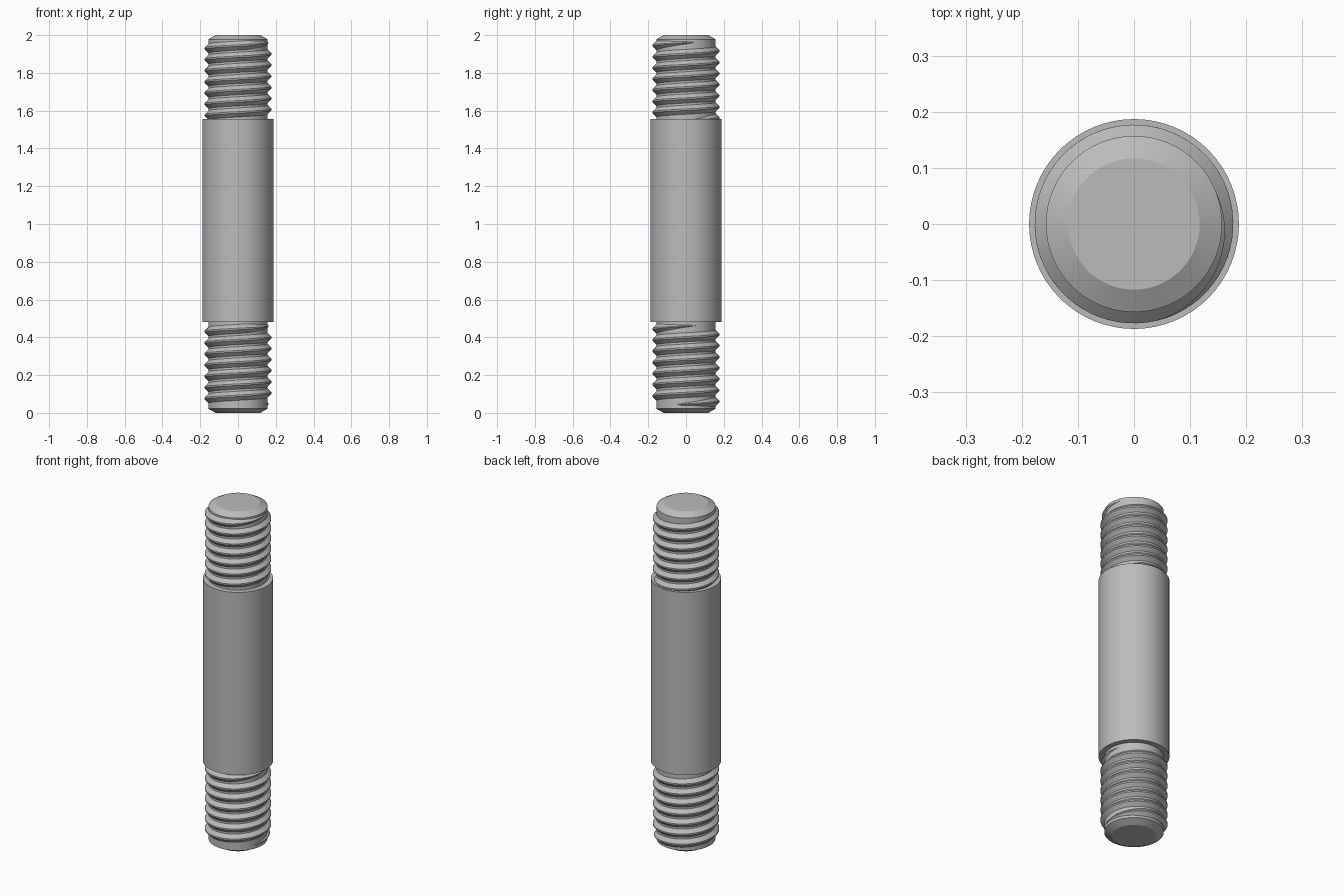
import bpy
import math

if "Cube" in bpy.data.objects:
    bpy.data.objects.remove(bpy.data.objects["Cube"], do_unlink=True)

STEEL = bpy.data.materials.new("steel grey")
STEEL.use_nodes = True
COLOUR = (0.5, 0.5, 0.5, 1)
STEEL.diffuse_color = COLOUR
STEEL.node_tree.nodes["Principled BSDF"].inputs["Base Color"].default_value = COLOUR

SIDES = 64
CORE, CREST, SHANK, TIP = 0.157, 0.177, 0.187, 0.117
SHANK_LOW, SHANK_HIGH, TOP = 0.48, 1.555, 2.0
PITCH = 0.059


def make_object(name, verts, faces):
    mesh = bpy.data.meshes.new(name)
    mesh.from_pydata(verts, [], faces)
    mesh.materials.append(STEEL)
    obj = bpy.data.objects.new(name, mesh)
    bpy.context.collection.objects.link(obj)
    bpy.ops.object.select_all(action="DESELECT")
    obj.select_set(True)
    bpy.context.view_layer.objects.active = obj
    bpy.ops.object.shade_smooth_by_angle(angle=math.radians(25))
    return obj


def lathe(name, profile):
    """Closed solid turned from (radius, height) points, bottom to top."""
    verts, faces = [], []
    for r, z in profile:
        for i in range(SIDES):
            a = math.tau * i / SIDES
            verts.append((r * math.cos(a), r * math.sin(a), z))
    for k in range(len(profile) - 1):
        for i in range(SIDES):
            j = (i + 1) % SIDES
            a, b = k * SIDES, (k + 1) * SIDES
            faces.append((a + i, a + j, b + j, b + i))
    last = (len(profile) - 1) * SIDES
    faces.append(tuple(reversed(range(SIDES))))
    faces.append(tuple(range(last, last + SIDES)))
    return make_object(name, verts, faces)


def thread(name, z_low, z_high, end_angle, taper_low, taper_high):
    """Right-hand ridge wound round the core, fading into it at its ends."""
    turns = (z_high - z_low) / PITCH
    steps = round(turns * SIDES)
    root = CORE - 0.003
    verts, faces = [], []
    for s in range(steps + 1):
        t = turns * s / steps
        a = end_angle - math.tau * (turns - t)
        grow = min(1, t / taper_low, (turns - t) / taper_high)
        grow = max(grow, 0.01)
        z = z_low + PITCH * t
        tip = root + (CREST - root) * grow
        wide, thin = 0.027 * grow, 0.004 * grow
        for r, dz in ((root, -wide), (tip, -thin), (tip, thin), (root, wide)):
            verts.append((r * math.cos(a), r * math.sin(a), z + dz))
    for s in range(steps):
        p, q = 4 * s, 4 * s + 4
        for k in range(4):
            m = (k + 1) % 4
            faces.append((p + k, q + k, q + m, p + m))
    faces.append((0, 1, 2, 3))
    faces.append(tuple(4 * steps + k for k in (3, 2, 1, 0)))
    return make_object(name, verts, faces)


# Turned body: chamfered tip, core, thick shank, core, chamfered tip
lathe("stud_body", [
    (TIP, 0), (CORE, 0.022), (CORE, SHANK_LOW),
    (SHANK, SHANK_LOW), (SHANK, SHANK_HIGH),
    (CORE, SHANK_HIGH), (CORE, TOP - 0.022), (TIP, TOP),
])

# Threads at both ends
start = math.radians(35)
thread("upper_thread", SHANK_HIGH - 0.01, 1.965, start, 0.2, 0.3)
thread("lower_thread", 0.04, 0.465, start, 0.3, 0.3)
